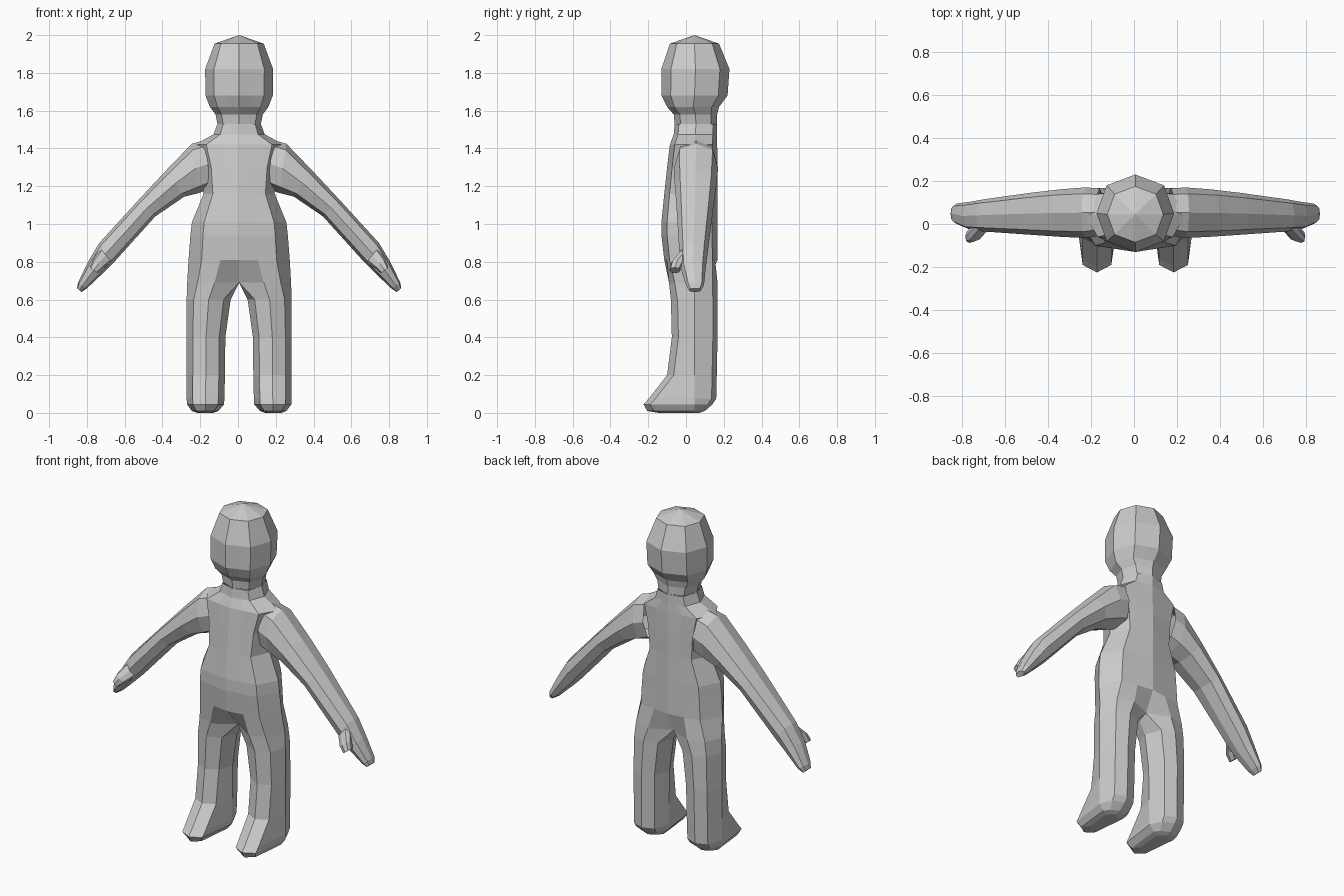
import bpy, bmesh, math

CX = 0.006   # the figure's symmetry plane sits slightly off zero
MID = 0.045  # depth of the body's centre line


def loft(name, rings, cap_start=False, cap_end=True):
    """Skin rings of points, drop faces on the symmetry plane, mirror in x."""
    bm = bmesh.new()
    rows = [[bm.verts.new(p) for p in r] for r in rings]
    for a, b in zip(rows, rows[1:]):
        for i in range(len(a)):
            j = (i + 1) % len(a)
            bm.faces.new((a[i], a[j], b[j], b[i]))
    if cap_start:
        bm.faces.new(rows[0])
    if cap_end:
        bm.faces.new(rows[-1])
    bmesh.ops.remove_doubles(bm, verts=bm.verts, dist=0.0005)
    bmesh.ops.recalc_face_normals(bm, faces=bm.faces)
    flat = [f for f in bm.faces if all(abs(v.co.x) < 1e-4 for v in f.verts)]
    bmesh.ops.delete(bm, geom=flat, context='FACES')
    mesh = bpy.data.meshes.new(name)
    bm.to_mesh(mesh)
    bm.free()
    ob = bpy.data.objects.new(name, mesh)
    ob.location.x = CX
    bpy.context.collection.objects.link(ob)
    mod = ob.modifiers.new("mirror", 'MIRROR')
    mod.use_clip = True
    mod.merge_threshold = 0.001
    return ob


def half_ring(z, w, yf, yb, k=0.72):
    """Half of a body section: front centre, round the side, back centre."""
    m = (yf + yb) / 2
    cx, fy, by = 0.74 * w, m + (yf - m) * k, m + (yb - m) * k
    return [(0, yf, z), (cx / 2, (yf + fy) / 2, z), (cx, fy, z), (w, m, z),
            (cx, by, z), (cx / 2, (yb + by) / 2, z), (0, yb, z), (0, m, z)]


def leg_ring(z, x0, x1, yf, yb, c=0.035):
    """Octagonal leg section in the same point order as half_ring."""
    m, d = (x0 + x1) / 2, (x1 - x0) * 0.16
    return [(x0 + d, yf + c, z), (m, yf, z), (x1 - d, yf + c, z), (x1, MID, z),
            (x1 - d, yb - 0.025, z), (m, yb, z), (x0 + d, yb - 0.025, z), (x0, MID, z)]


def limb_ring(ux, uz, lx, lz, y0, y1):
    """Octagonal section between an upper and a lower outline point."""
    pts = []
    for i in range(8):
        a = i * math.pi / 4
        f = 1.06 if i % 2 else 1.0
        u, v = math.cos(a) * f, math.sin(a) * f
        pts.append(((ux + lx) / 2 + u * (ux - lx) / 2,
                    (y0 + y1) / 2 + v * (y1 - y0) / 2,
                    (uz + lz) / 2 + u * (uz - lz) / 2))
    return pts


# Head and neck
loft("head", [half_ring(*r) for r in [
    (1.53, 0.115, -0.06, 0.165), (1.58, 0.125, -0.065, 0.165),
    (1.62, 0.155, -0.10, 0.175), (1.68, 0.178, -0.13, 0.22),
    (1.82, 0.18, -0.13, 0.23), (1.955, 0.13, -0.085, 0.175),
    (2.0, 0.0, 0.045, 0.045)]])

# Torso flowing down into the legs and feet
torso = [half_ring(z, w, yf, yb, 0.8) for z, w, yf, yb in [
    (1.53, 0.115, -0.06, 0.165), (1.475, 0.135, -0.065, 0.165),
    (1.42, 0.235, -0.085, 0.165), (1.30, 0.20, -0.10, 0.168),
    (1.16, 0.188, -0.115, 0.168), (1.01, 0.25, -0.13, 0.168),
    (0.94, 0.258, -0.13, 0.168), (0.81, 0.268, -0.115, 0.168)]]
crotch = [(0, -0.01, 0.69), (0.13, -0.09, 0.69), (0.22, -0.06, 0.69), (0.275, MID, 0.69),
          (0.23, 0.14, 0.69), (0.13, 0.167, 0.69), (0, 0.11, 0.69), (0, MID, 0.69)]
legs = [leg_ring(*r) for r in [
    (0.60, 0.045, 0.278, -0.08, 0.167), (0.40, 0.073, 0.278, -0.075, 0.167),
    (0.20, 0.075, 0.278, -0.10, 0.163), (0.075, 0.078, 0.278, -0.198, 0.16),
    (0.045, 0.08, 0.276, -0.225, 0.14), (0.01, 0.11, 0.25, -0.205, 0.10)]]
loft("body", torso + [crotch] + legs, cap_end=False)

# Foot soles
sole = legs[-1]
loft("sole", [sole, [(x * 0.6 + 0.18 * 0.4, y * 0.7, 0.0) for x, y, z in sole]])

# Arms with mitten hands
loft("arm", [limb_ring(*r) for r in [
    (0.18, 1.445, 0.15, 1.19, -0.055, 0.165), (0.25, 1.425, 0.21, 1.165, -0.065, 0.17),
    (0.39, 1.28, 0.29, 1.145, -0.06, 0.162), (0.53, 1.13, 0.444, 1.04, -0.05, 0.145),
    (0.74, 0.90, 0.665, 0.795, -0.035, 0.115), (0.80, 0.80, 0.715, 0.745, -0.03, 0.105),
    (0.853, 0.69, 0.805, 0.66, 0.0, 0.095), (0.858, 0.66, 0.835, 0.64, 0.015, 0.08)]])

# Thumbs
loft("thumb", [limb_ring(*r) for r in [
    (0.735, 0.87, 0.675, 0.80, -0.035, 0.04), (0.775, 0.81, 0.715, 0.77, -0.08, -0.01),
    (0.79, 0.77, 0.75, 0.74, -0.088, -0.03)]])
